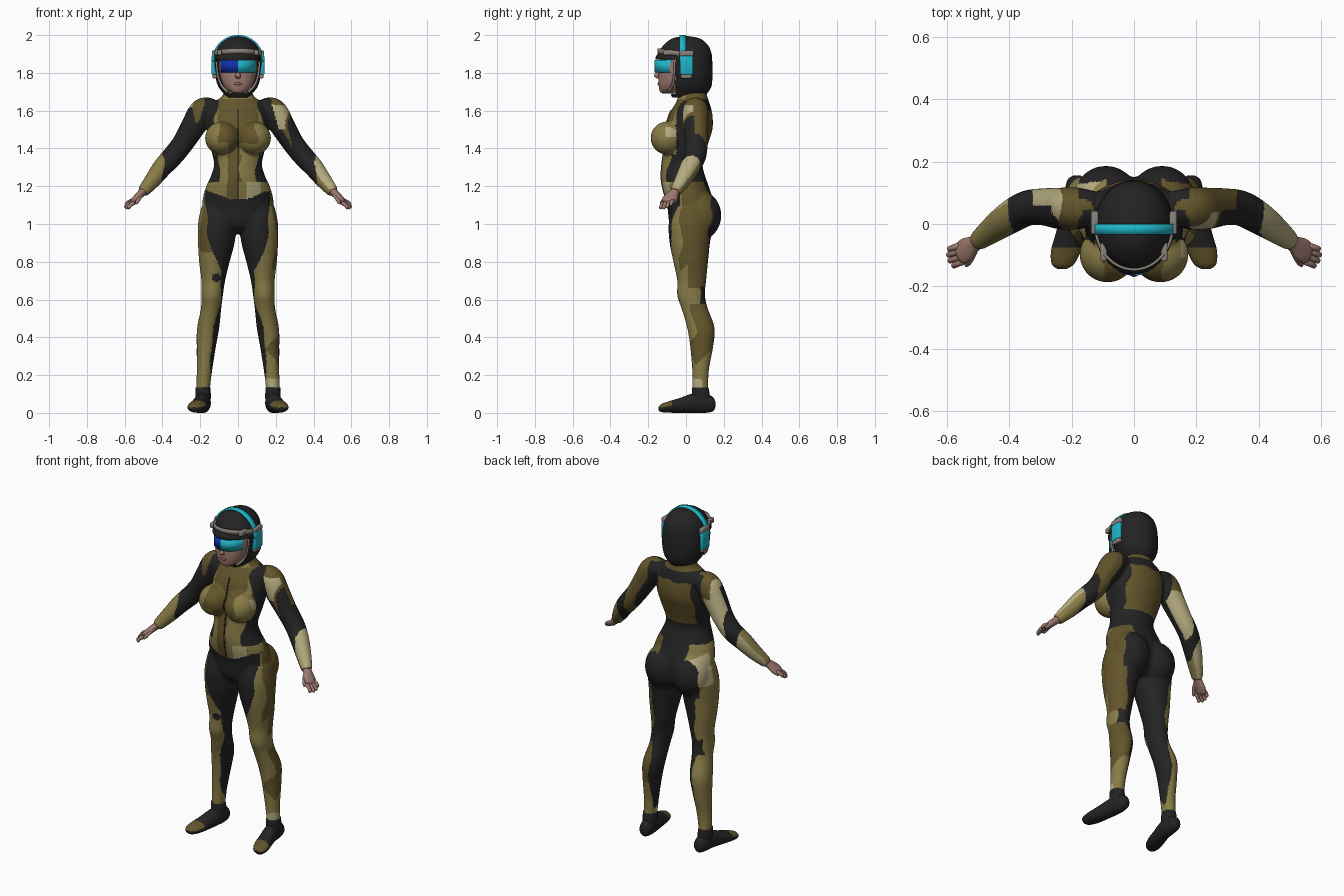
import bpy, bmesh, math
from mathutils import Vector, Matrix
from mathutils.bvhtree import BVHTree

if "Cube" in bpy.data.objects:
    bpy.data.objects.remove(bpy.data.objects["Cube"])

X, Y, Z = Vector((1, 0, 0)), Vector((0, 1, 0)), Vector((0, 0, 1))


def material(name, rgb):
    m = bpy.data.materials.new(name)
    m.diffuse_color = (*rgb, 1)
    m.use_nodes = True
    m.node_tree.nodes["Principled BSDF"].inputs["Base Color"].default_value = m.diffuse_color
    return m


BLACK = material("black fabric", (.017, .017, .017))
BROWN = material("dark olive", (.125, .09, .024))
OLIVE = material("olive", (.25, .2, .062))
KHAKI = material("khaki", (.46, .41, .21))
SKIN = material("skin", (.33, .19, .155))
LIPS = material("lips", (.3, .13, .115))
CYAN = material("cyan", (.013, .46, .57))
BLUE = material("blue", (.005, .03, .38))
GREY = material("warm grey", (.25, .22, .195))


def tube(bm, stations, ref=X, tangent=None, sides=32, sub=5):
    """Smooth loft through (x, y, z, radius along ref, other radius)."""
    s = [Vector(p) for p in stations]
    s = [2 * s[0] - s[1]] + s + [2 * s[-1] - s[-2]]
    path = []
    for i in range(1, len(s) - 2):
        a, b, c, d = s[i - 1:i + 3]
        for k in range(sub):
            t = k / sub
            path.append(.5 * (2 * b + (c - a) * t + (2 * a - 5 * b + 4 * c - d) * t * t
                              + (3 * b - a - 3 * c + d) * t ** 3))
    path.append(s[-2])
    rings = []
    for i, p in enumerate(path):
        q, r = path[max(i - 1, 0)], path[min(i + 1, len(path) - 1)]
        t = tangent or (Vector(r[:3]) - Vector(q[:3])).normalized()
        u = (ref - t * ref.dot(t)).normalized()
        v = t.cross(u)
        ra, rb = max(p[3], .002), max(p[4], .002)
        rings.append([bm.verts.new(Vector(p[:3]) + u * ra * math.cos(w) + v * rb * math.sin(w))
                      for w in (2 * math.pi * k / sides for k in range(sides))])
    for a, b in zip(rings, rings[1:]):
        for k in range(sides):
            bm.faces.new((a[k], a[(k + 1) % sides], b[(k + 1) % sides], b[k]))
    bm.faces.new(rings[0][::-1])
    bm.faces.new(rings[-1])


def ball(bm, centre, radii):
    bmesh.ops.create_uvsphere(bm, u_segments=28, v_segments=18, radius=1,
                              matrix=Matrix.Translation(centre) @ Matrix.Diagonal((*radii, 1)))


def finish(bm, name, *mats, recalc=True):
    if recalc:
        bmesh.ops.recalc_face_normals(bm, faces=bm.faces[:])
    me = bpy.data.meshes.new(name)
    bm.to_mesh(me)
    bm.free()
    for m in mats:
        me.materials.append(m)
    me.shade_smooth()
    ob = bpy.data.objects.new(name, me)
    bpy.context.collection.objects.link(ob)
    return ob


def strip(name, points, across, thickness, *mats, rule=None):
    """Flat band along points, widened by the vector across."""
    bm = bmesh.new()
    rows = [(bm.verts.new(p), bm.verts.new(Vector(p) + Vector(across))) for p in points]
    for (a, b), (c, d) in zip(rows, rows[1:]):
        f = bm.faces.new((a, c, d, b))
        if rule:
            f.material_index = rule(f.calc_center_median())
    ob = finish(bm, name, *mats, recalc=False)
    mod = ob.modifiers.new("thickness", 'SOLIDIFY')
    mod.thickness, mod.offset = thickness, 0


def flip(stations, s):
    return [(p[0] * s, *p[1:]) for p in stations]


def curve(z, table):
    """Linear lookup in a descending table of (z, value)."""
    for (z0, a), (z1, b) in zip(table, table[1:]):
        if z0 >= z >= z1:
            return a + (b - a) * (z0 - z) / (z0 - z1)
    return table[0][1] if z > table[0][0] else table[-1][1]


# Suit: torso, bust, seat, legs and arms fused into one skin
bm = bmesh.new()
tube(bm, [(0, .035, .95, .08, .07), (0, .03, 1.0, .15, .115), (0, .024, 1.1, .188, .124),
          (0, .0, 1.19, .172, .124), (0, -.015, 1.25, .145, .118), (0, -.02, 1.32, .127, .108),
          (0, .0, 1.42, .15, .115), (0, .015, 1.5, .163, .125), (0, .025, 1.58, .16, .115),
          (0, .035, 1.64, .14, .09), (0, .035, 1.675, .085, .078), (0, .03, 1.75, .06, .068)],
     tangent=Z, sides=48)
leg = [(.11, .03, 1.09, .085, .1), (.11, .025, 1.0, .102, .117), (.115, .02, .9, .097, .107),
       (.125, .025, .8, .081, .092), (.131, .03, .7, .063, .077), (.137, .027, .62, .057, .074),
       (.143, .047, .55, .054, .07), (.158, .079, .45, .059, .073), (.168, .083, .35, .051, .061),
       (.178, .077, .22, .041, .044), (.185, .077, .12, .036, .042), (.185, .077, .07, .034, .04)]
arm = [(.12, .05, 1.615, .055, .05), (.185, .05, 1.598, .068, .07), (.235, .05, 1.52, .067, .066),
       (.29, .055, 1.43, .06, .058), (.345, .05, 1.36, .057, .056), (.40, .02, 1.30, .053, .052),
       (.45, -.015, 1.235, .044, .044), (.495, -.05, 1.18, .033, .034), (.505, -.057, 1.168, .03, .03)]
for s in (1, -1):
    tube(bm, flip(leg, s), tangent=Z)
    tube(bm, flip(arm, s), ref=Y)
    ball(bm, (.085 * s, -.098, 1.455), (.09, .09, .088))
    ball(bm, (.09 * s, .075, 1.045), (.108, .112, .13))
raw = finish(bm, "suit")
mod = raw.modifiers.new("fuse", 'REMESH')
mod.mode, mod.voxel_size = 'VOXEL', .007
mod = raw.modifiers.new("relax", 'SMOOTH')
mod.factor, mod.iterations = .5, 10
fused = bpy.data.meshes.new_from_object(raw.evaluated_get(bpy.context.evaluated_depsgraph_get()))
raw.modifiers.clear()
raw.data = fused
fused.materials.clear()
for m in (BLACK, BROWN, OLIVE, KHAKI):
    fused.materials.append(m)
fused.shade_smooth()

FRONT_INSEAM = [(1.15, .17), (.95, .16), (.85, .14), (.75, .085), (.6, .09), (.45, .13), (.3, .15), (.18, .14)]
BACK_INSEAM = [(1.1, .175), (1.0, .17), (.9, .15), (.75, .135), (.6, .15), (.5, .14), (.3, .155), (.2, .145)]


def suit_colour(c, n):
    x, y, z = c
    a, w = abs(x), .008 * math.sin(30 * z + 20 * y) + .004 * math.sin(60 * x)
    if z > 1.49 and -.07 < y and n.y < -.1 and .125 + w < a < .17 + (1.66 - z) * .3:
        return 0                                               # shoulder straps
    if z > 1.12 and a > .178 + max(0, 1.25 - z) * .5:          # sleeves
        a += w
        if x < 0:
            if a > .4:
                return 3 if n.y > .5 else 2
            if a < .23 and z > 1.54:
                return 1
            return 3 if a < .33 and (n.y > .1 or n.z > .5) else 0
        if a > .41:
            return 3 if n.z > .1 else 2
        if a > .34:
            return 0
        if n.y < -.2 and 1.5 < z < 1.63 and n.z < .62 and a < .26:
            return 3
        if a > .27:
            return 1 if n.y > -.1 or n.z > .5 else 0
        return 1 if n.z > -.2 or n.x > .3 else 0
    if z > 1.13 + .4 * max(0, a - .05) + w * .5:               # jacket
        if z > 1.662:
            return 1 if y > 0 else 2
        if y > .045:
            if z < 1.225:
                return (1 if x > 0 else 2) if a > .09 else 0
            return 1 if a < .115 + w and 1.34 < z < 1.6 + w else 0
        if z > 1.37 and y < -.05:
            if a < .1 + w:
                return 1 if z > 1.42 + w or -.05 < x < .01 else 2
            return 3 if x > .15 and z > 1.46 and y > -.11 else 2
        if z > 1.4:
            return 1 if a < .11 + w else 0
        if z > 1.22:
            if a > .1 + w or y > 0:
                return 0
            return 1 if -.055 < x < .012 + w else 2
        if .045 < x < .12 and y < 0:
            return 3
        return 1 if -.06 < x < .0 or (y > 0 and x > 0) else 2
    if .575 < z < .665 and y > .075 + w:                       # knee backs
        return 0
    if z > .93 and n.y > .15 and a < .175 and y > .13 - (1.1 - z) * .1:    # seat
        return 0
    if a < curve(z, BACK_INSEAM if n.y > .1 else FRONT_INSEAM) + w * .5 and z > .17 \
            and (z < 1.08 or n.y < .1 or a < .1):
        return 0
    if x < 0 and (x + .115) ** 2 + (z - .715) ** 2 < .0005 and n.y < 0:
        return 0
    if z > .66:                                                # thighs
        if x > 0:
            return 2 if y < -.025 + w or (z < .78 + y and y < .01) else 1
        return 1 if z > .85 and y < -.03 + w else 3 if y > .03 and z > 1.0 else 2
    if z < .2 + w - y * .4:
        return 3 if n.y < .2 and x > 0 else 2
    return 1 if x > 0 and .3 + y < z + .1 < .68 and y > .04 + 2 * w else 2


for p in fused.polygons:
    p.material_index = suit_colour(p.center, p.normal)

# Front zip laid on the jacket surface
bm = bmesh.new()
bm.from_mesh(fused)
tree = BVHTree.FromBMesh(bm)
bm.free()
zip_pts = []
for k in range(38):
    hit = tree.ray_cast(Vector((-.003, -1, 1.14 + k * .0125)), Y)[0]
    if hit:
        zip_pts.append(hit)
strip("zip", zip_pts, (.006, 0, 0), .005, BLACK)

# Shoes and hands
for s, side in ((1, "left"), (-1, "right")):
    bm = bmesh.new()
    tube(bm, flip([(.183, .155, .045, .012, .015), (.183, .142, .046, .03, .038), (.184, .1, .052, .04, .052),
                   (.19, .04, .052, .043, .052), (.205, -.03, .04, .046, .04), (.218, -.085, .032, .048, .031),
                   (.228, -.128, .026, .036, .022), (.231, -.145, .022, .014, .01)], s), tangent=-Y)
    tube(bm, flip([(.185, .08, .05, .04, .05), (.185, .078, .1, .041, .047), (.186, .076, .135, .039, .043)], s),
         tangent=Z)
    shoe = finish(bm, side + "_shoe", BLACK, BROWN)
    for p in shoe.data.polygons:
        p.material_index = int(p.center.y < -.07 and p.normal.z > .3)

    bm = bmesh.new()
    tube(bm, flip([(.488, -.046, 1.188, .024, .022), (.51, -.062, 1.165, .026, .021),
                   (.535, -.08, 1.14, .038, .019), (.556, -.094, 1.12, .037, .016),
                   (.564, -.1, 1.113, .028, .01)], s), ref=Y, sides=20)
    for k, tip in enumerate([(.597, -.082, 1.1), (.6, -.101, 1.088), (.595, -.12, 1.082), (.582, -.136, 1.082)]):
        base = Vector((.558 - .003 * k, -.07 - .017 * k, 1.124 - .004 * k))
        mid = base.lerp(Vector(tip), .5) + Vector((.003, 0, .004))
        tube(bm, flip([(*base, .011, .011), (*mid, .01, .01), (*base.lerp(Vector(tip), .9), .009, .009),
                       (*tip, .003, .003)], s), ref=Y, sides=12, sub=3)
    tube(bm, flip([(.51, -.075, 1.16, .014, .014), (.522, -.108, 1.138, .011, .011),
                   (.535, -.128, 1.115, .009, .009), (.54, -.135, 1.106, .003, .003)], s), sides=12, sub=3)
    finish(bm, side + "_hand", SKIN)

# Face
bm = bmesh.new()
tube(bm, [(0, -.1, 1.69, .02, .022), (0, -.092, 1.7, .042, .045), (0, -.08, 1.72, .068, .063),
          (0, -.067, 1.755, .087, .079), (0, -.05, 1.81, .1, .094), (0, -.04, 1.87, .1, .1),
          (0, -.03, 1.93, .08, .08)], tangent=Z)
tube(bm, [(0, -.138, 1.83, .007, .008), (0, -.15, 1.8, .011, .011), (0, -.157, 1.784, .015, .013),
          (0, -.146, 1.77, .011, .007)], tangent=Z, sides=16)
finish(bm, "face", SKIN)
bm = bmesh.new()
ball(bm, (0, -.141, 1.742), (.022, .01, .008))
finish(bm, "mouth", LIPS)

# Helmet shell with open face
bm = bmesh.new()
tube(bm, [(0, .01, 1.67, .058, .082), (0, .015, 1.695, .08, .1), (0, .02, 1.73, .105, .115),
          (0, .015, 1.79, .122, .125), (0, -.008, 1.86, .127, .147), (0, -.011, 1.885, .123, .149),
          (0, -.004, 1.91, .116, .137), (0, -.002, 1.94, .102, .123), (0, 0, 1.97, .074, .093),
          (0, 0, 1.986, .048, .062), (0, 0, 1.994, .012, .015)], tangent=Z, sides=64, sub=6)
bmesh.ops.recalc_face_normals(bm, faces=bm.faces[:])
hole = [f for f in bm.faces if f.calc_center_median().y < -.052 and 1.685 < f.calc_center_median().z < 1.873]
bmesh.ops.delete(bm, geom=hole, context='FACES')
helmet = finish(bm, "helmet", BLACK, recalc=False)
mod = helmet.modifiers.new("shell", 'SOLIDIFY')
mod.thickness, mod.offset = .01, -1

# Visor, brow frame and headband
arc = [math.radians(d) for d in range(-78, 79, 6)]
strip("visor", [(.094 * math.sin(t), -.05 - .113 * math.cos(t), 1.803) for t in arc],
      (0, 0, .066), .006, CYAN, BLUE, rule=lambda c: int(c.x < -.004))
arc = [math.radians(d) for d in range(-100, 101, 4)]
strip("brow_frame", [(.124 * math.sin(t), -.004 - .142 * math.cos(t), 1.885 + .017 * math.cos(t)) for t in arc],
      (0, 0, .027), .009, GREY)
arc = [math.radians(d) for d in range(0, 181, 5)]
strip("headband", [(.134 * math.cos(t), -.034, 1.86 + .136 * math.sin(t)) for t in arc],
      (0, .034, 0), .009, CYAN)


def block(name, centre, size, mat):
    bm = bmesh.new()
    bmesh.ops.create_cube(bm, size=1, matrix=Matrix.Translation(centre) @ Matrix.Diagonal((*size, 1)))
    bmesh.ops.bevel(bm, geom=bm.edges[:], offset=.006, segments=2, affect='EDGES', profile=.5)
    finish(bm, name, mat)


# Ear cups, their mounts and the cheek straps
for s, side in ((1, "left"), (-1, "right")):
    block(side + "_ear_cup", (.127 * s, .003, 1.84), (.026, .07, .1), CYAN)
    block(side + "_ear_mount", (.122 * s, .003, 1.784), (.026, .06, .026), GREY)
    block(side + "_temple_mount", (.126 * s, .004, 1.904), (.024, .075, .03), GREY)
    block(side + "_frame_hinge", (.097 * s, -.09, 1.908), (.022, .06, .03), GREY)
    bm = bmesh.new()
    tube(bm, flip([(.115, -.06, 1.86, .006, .006), (.107, -.062, 1.79, .006, .006),
                   (.088, -.072, 1.735, .007, .007), (.055, -.092, 1.698, .007, .007)], s), sides=10)
    finish(bm, side + "_cheek_strap", GREY)
